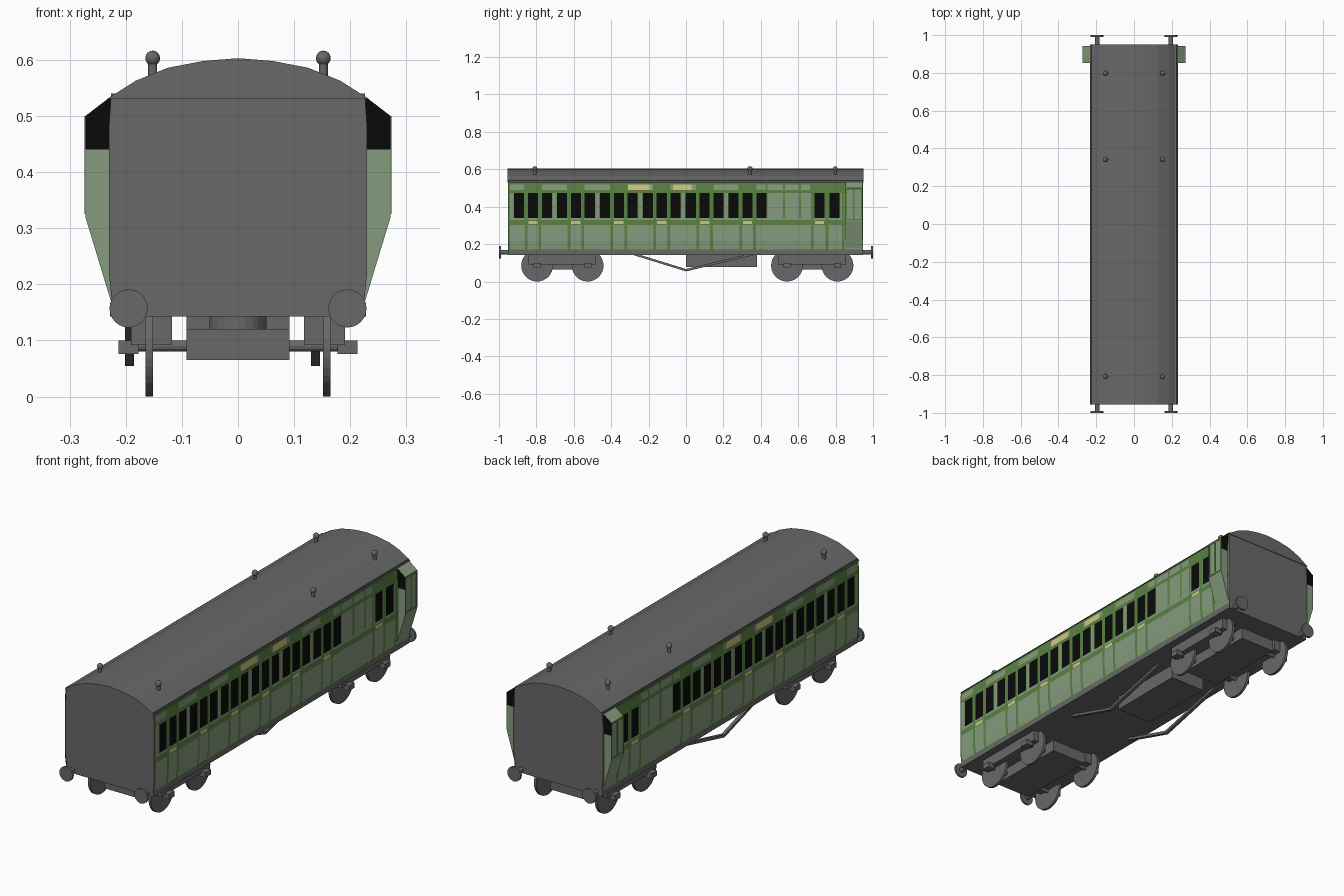
import bpy, bmesh, math
from mathutils import Matrix

if "Cube" in bpy.data.objects:
    bpy.data.objects.remove(bpy.data.objects["Cube"])

def material(name, r, g, b):
    m = bpy.data.materials.new(name)
    m.diffuse_color = (r, g, b, 1)
    m.use_nodes = True
    m.node_tree.nodes["Principled BSDF"].inputs["Base Color"].default_value = m.diffuse_color
    return m

GREY = material("dark grey", 0.14, 0.14, 0.14)
LIGHT = material("pale green", 0.24, 0.33, 0.21)
DARK = material("moulding green", 0.10, 0.22, 0.055)
BLACK = material("window black", 0.003, 0.003, 0.003)
YELLOW = material("pale yellow", 0.65, 0.56, 0.23)

def finish(name, bm, mats, fix=True):
    if fix:
        bmesh.ops.recalc_face_normals(bm, faces=bm.faces)
    me = bpy.data.meshes.new(name)
    bm.to_mesh(me)
    bm.free()
    ob = bpy.data.objects.new(name, me)
    bpy.context.collection.objects.link(ob)
    for m in mats:
        me.materials.append(m)
    return ob

def prism(name, pts, axis, a, b, mat, end_mat=None):
    """Extrude a profile: axis 'y' takes (x, z) points, axis 'x' takes (y, z)."""
    bm = bmesh.new()
    place = (lambda p, t: (p[0], t, p[1])) if axis == 'y' else (lambda p, t: (t, p[0], p[1]))
    r0 = [bm.verts.new(place(p, a)) for p in pts]
    r1 = [bm.verts.new(place(p, b)) for p in pts]
    n = len(pts)
    for i in range(n):
        j = (i + 1) % n
        bm.faces.new((r0[i], r0[j], r1[j], r1[i]))
    for r in (r0, r1):
        bm.faces.new(r).material_index = 1 if end_mat else 0
    return finish(name, bm, [mat] + ([end_mat] if end_mat else []))

def box(name, x0, x1, y0, y1, z0, z1, mat=GREY):
    return prism(name, [(x0, z0), (x1, z0), (x1, z1), (x0, z1)], 'y', y0, y1, mat)

def cyl(name, c, r, depth, axis, n=24):
    bm = bmesh.new()
    rot = {'x': Matrix.Rotation(math.pi / 2, 4, 'Y'),
           'y': Matrix.Rotation(math.pi / 2, 4, 'X'), 'z': Matrix()}[axis]
    bmesh.ops.create_cone(bm, cap_ends=True, segments=n, radius1=r, radius2=r,
                          depth=depth, matrix=Matrix.Translation(c) @ rot)
    return finish(name, bm, [GREY])

def mirrored(half):
    return half + [(-x, z) for x, z in reversed(half)]

# Body core, roof and underframe
prism("body_core", mirrored([(0.224, 0.16), (0.23, 0.22), (0.23, 0.48), (0.226, 0.54)]),
      'y', -0.952, 0.947, GREY)
arc = [(0.234, 0.530), (0.182, 0.563), (0.125, 0.586), (0.062, 0.598)]
prism("roof", arc + [(0, 0.603)] + [(-x, z) for x, z in reversed(arc)], 'y', -0.955, 0.95, GREY)
box("floor", -0.228, 0.228, -0.952, 0.947, 0.143, 0.167)

# Side layout
DOORS = [-0.818 + 0.2294 * i for i in range(6)]
PILLARS = sorted([d + s * 0.037 for d in DOORS for s in (-1, 1)] + [0.674, 0.754, 0.84])
WINDOWS = [d + o for d in DOORS for o in (-0.074, 0, 0.074)] + [0.714, 0.794]
MULLIONS = [0.43, 0.524, 0.61]
HANDLES = DOORS + [0.714]
SIGNS = [(-0.31, -0.19), (-0.07, 0.03)]
ROWS = [0.160, 0.172, 0.22, 0.303, 0.308, 0.323, 0.328, 0.34, 0.473, 0.478, 0.49, 0.52, 0.537]
Y0, Y1 = -0.952, 0.947

def near(y, centres, half):
    return any(abs(y - c) < half for c in centres)

def side_colour(y, z):
    if y < Y0 + 0.01 or z > 0.52 or 0.473 < z < 0.49:
        return 1
    if z > 0.49:                                   # cornice panels and signs
        if any(a < y < b for a, b in SIGNS):
            return 3
        above_door = near(y, DOORS, 0.047) or 0.664 < y < 0.85
        return 1 if above_door or near(y, MULLIONS, 0.006) else 0
    if z > 0.34 and near(y, WINDOWS, 0.027):
        return 2
    if near(y, PILLARS, 0.007):
        return 1
    if z > 0.34:                                   # window frames
        return 1 if near(y, WINDOWS, 0.031) or near(y, MULLIONS, 0.006) else 0
    if 0.303 < z < 0.328:                          # waist rail with handles
        return 3 if 0.308 < z < 0.323 and near(y, HANDLES, 0.025) else 1
    return 1 if z < 0.172 else 0

def side_x(z):
    if z < 0.22:
        return 0.227 + (z - 0.16) / 0.06 * 0.007
    return 0.234 if z < 0.48 else 0.234 - (z - 0.48) / 0.057 * 0.004

def side_skin(name, s):
    cuts = {Y0, Y0 + 0.01, Y1, 0.664, 0.85}
    for centres, h in ((PILLARS, 0.007), (WINDOWS, 0.027), (WINDOWS, 0.031),
                       (MULLIONS, 0.006), (HANDLES, 0.025), (DOORS, 0.047)):
        cuts |= {c + k * h for c in centres for k in (-1, 1)}
    cuts |= {v for pair in SIGNS for v in pair}
    ys = sorted({round(c, 4) for c in cuts})
    bm = bmesh.new()
    grid = [[bm.verts.new((s * side_x(z), y, z)) for z in ROWS] for y in ys]
    for i in range(len(ys) - 1):
        for j in range(len(ROWS) - 1):
            q = [grid[i][j], grid[i + 1][j], grid[i + 1][j + 1], grid[i][j + 1]]
            f = bm.faces.new(q if s > 0 else q[::-1])
            f.material_index = side_colour((ys[i] + ys[i + 1]) / 2, (ROWS[j] + ROWS[j + 1]) / 2)
    return finish(name, bm, [LIGHT, DARK, BLACK, YELLOW], fix=False)

for s, side in ((1, "right"), (-1, "left")):
    side_skin(side + "_side_panels", s)

    # Guard's lookout with black end windows
    low = [(0.225, 0.165), (0.272, 0.32), (0.272, 0.44), (0.225, 0.44)]
    top = [(0.225, 0.44), (0.272, 0.44), (0.272, 0.50), (0.225, 0.536)]
    prism(side + "_lookout_lower", [(s * x, z) for x, z in low], 'y', 0.853, 0.943, LIGHT)
    prism(side + "_lookout_upper", [(s * x, z) for x, z in top], 'y', 0.853, 0.943, LIGHT, BLACK)
    xa, xb = sorted((s * 0.271, s * 0.2735))
    for z in (0.325, 0.49):
        box(side + "_lookout_rail", xa, xb, 0.853, 0.943, z, z + 0.01, DARK)
    for y in (0.853, 0.893, 0.935):
        box(side + "_lookout_post", xa, xb, y, y + 0.008, 0.335, 0.49, DARK)

    # Buffers at both ends
    for e in (-1, 1):
        cyl(side + "_buffer_shaft", (s * 0.195, e * 0.965, 0.157), 0.012, 0.06, 'y', 12)
        cyl(side + "_buffer_head", (s * 0.195, e * 0.995, 0.157), 0.034, 0.01, 'y')

    # Roof ventilators
    for y in (-0.808, 0.342, 0.798):
        cyl(side + "_vent_stem", (s * 0.152, y, 0.583), 0.008, 0.03, 'z', 12)
        bm = bmesh.new()
        bmesh.ops.create_uvsphere(bm, u_segments=14, v_segments=8, radius=0.0135,
                                  matrix=Matrix.Translation((s * 0.152, y, 0.603)))
        finish(side + "_vent_cap", bm, [GREY])

    # Truss rod
    x = 0.138 if s > 0 else -0.193
    prism(side + "_truss_rod", [(-0.31, 0.15), (0, 0.054), (0.38, 0.145), (0.38, 0.158),
                                (0, 0.067), (-0.27, 0.15)], 'x', x - 0.008, x + 0.008, GREY)

# Equipment box under the floor
box("equipment_box", -0.092, 0.092, 0.0, 0.38, 0.077, 0.15)

# Bogies
for end, yc in (("front", -0.661), ("back", 0.675)):
    box(end + "_bogie_block", -0.092, 0.092, yc - 0.2, yc + 0.2, 0.065, 0.12)
    cyl(end + "_bogie_pivot", (0, yc, 0.132), 0.051, 0.03, 'z')
    for s in (-1, 1):
        xa, xb = sorted((s * 0.118, s * 0.191))
        box(end + "_bogie_frame", xa, xb, yc - 0.18, yc + 0.18, 0.092, 0.145)
    for dy in (-0.135, 0.135):
        y = yc + dy
        cyl(end + "_axle", (0, y, 0.09), 0.01, 0.36, 'x', 12)
        for s in (-1, 1):
            cyl(end + "_wheel", (s * 0.158, y, 0.085), 0.085, 0.013, 'x', 32)
            xa, xb = sorted((s * 0.177, s * 0.213))
            box(end + "_axle_box", xa, xb, y - 0.02, y + 0.02, 0.076, 0.1)
